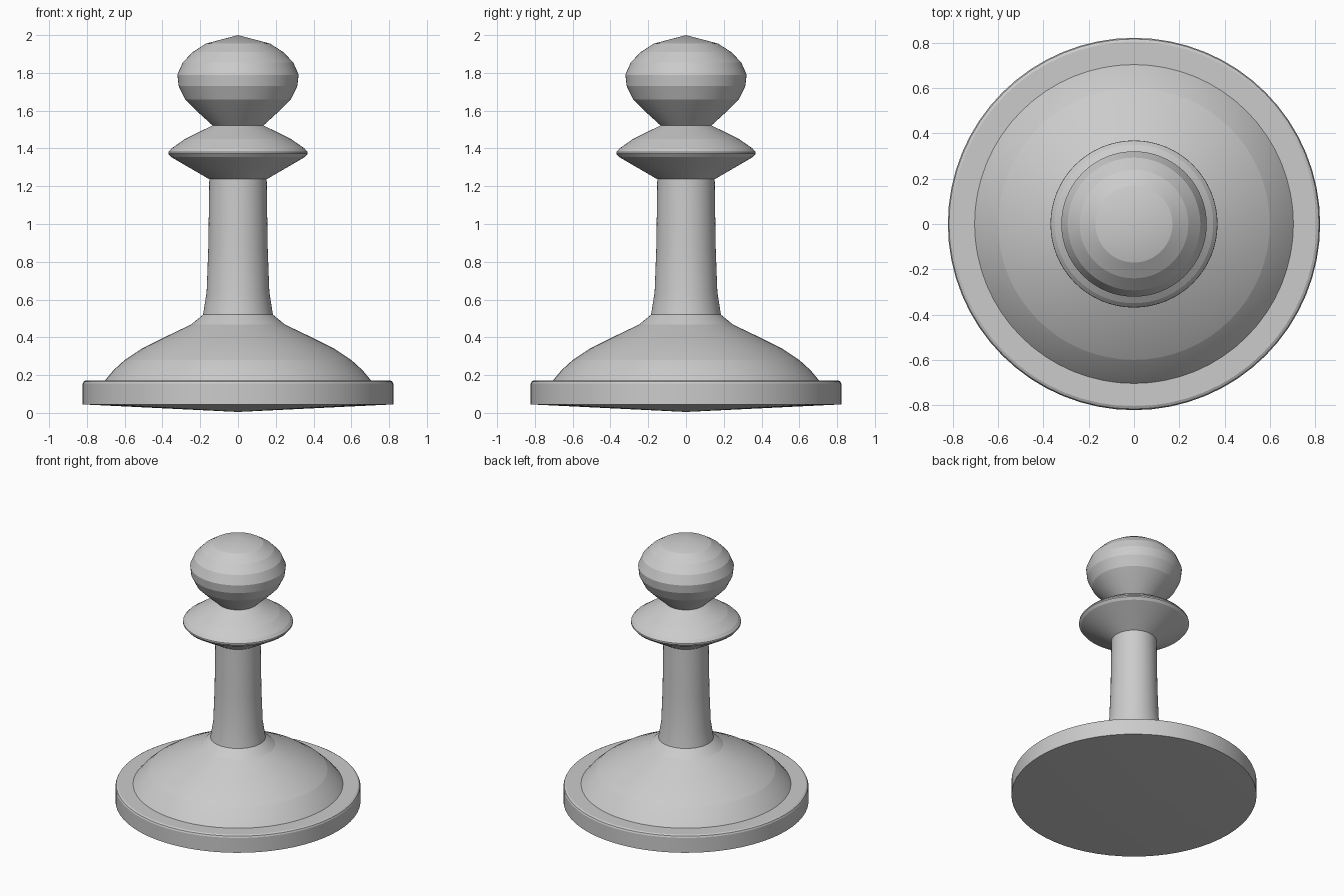
import bpy, bmesh
from math import tau, radians

SEGMENTS = 64

cube = bpy.data.objects.get("Cube")
if cube:
    bpy.data.objects.remove(cube, do_unlink=True)

grey = bpy.data.materials.new("plain grey")
grey.use_nodes = True
colour = (0.6, 0.6, 0.6, 1)
grey.diffuse_color = colour
grey.node_tree.nodes["Principled BSDF"].inputs["Base Color"].default_value = colour


def lathe(name, profile, smooth_angle):
    """Spin a (radius, height) profile about the z axis."""
    bm = bmesh.new()
    verts = [bm.verts.new((r, 0, z)) for r, z in profile]
    edges = [bm.edges.new(pair) for pair in zip(verts, verts[1:])]
    bmesh.ops.spin(bm, geom=verts + edges, cent=(0, 0, 0), axis=(0, 0, 1),
                   angle=tau, steps=SEGMENTS, use_duplicate=False)
    bmesh.ops.remove_doubles(bm, verts=bm.verts, dist=0.0005)
    bmesh.ops.recalc_face_normals(bm, faces=bm.faces)
    mesh = bpy.data.meshes.new(name)
    bm.to_mesh(mesh)
    bm.free()
    mesh.materials.append(grey)
    obj = bpy.data.objects.new(name, mesh)
    bpy.context.collection.objects.link(obj)
    bpy.ops.object.select_all(action="DESELECT")
    obj.select_set(True)
    bpy.context.view_layer.objects.active = obj
    bpy.ops.object.shade_smooth_by_angle(angle=radians(smooth_angle))
    return obj


# Foot disc with a shallow cone underneath
lathe("foot_disc", [(0, 0.005), (0.822, 0.045), (0.822, 0.155), (0.817, 0.166),
                    (0.805, 0.172), (0.70, 0.172), (0, 0.172)], 8)

# Domed base
lathe("domed_base", [(0, 0.165), (0.71, 0.165), (0.66, 0.225), (0.60, 0.28), (0.51, 0.34),
                     (0.39, 0.40), (0.25, 0.467), (0.185, 0.52), (0, 0.52)], 8)

# Slim column
lathe("column", [(0, 0.515), (0.185, 0.52), (0.166, 0.64), (0.157, 0.88),
                 (0.152, 1.24), (0, 1.24)], 8)

# Thin collar
lathe("collar", [(0, 1.23), (0.14, 1.23), (0.355, 1.355), (0.369, 1.372), (0.368, 1.382),
                 (0.35, 1.402), (0.28, 1.45), (0.135, 1.522), (0, 1.522)], 8)

# Bulb-shaped head
lathe("head", [(0, 1.52), (0.135, 1.522), (0.215, 1.595), (0.28, 1.66), (0.314, 1.73),
               (0.321, 1.79), (0.293, 1.855), (0.24, 1.91), (0.17, 1.955), (0, 2.0)], 8)
